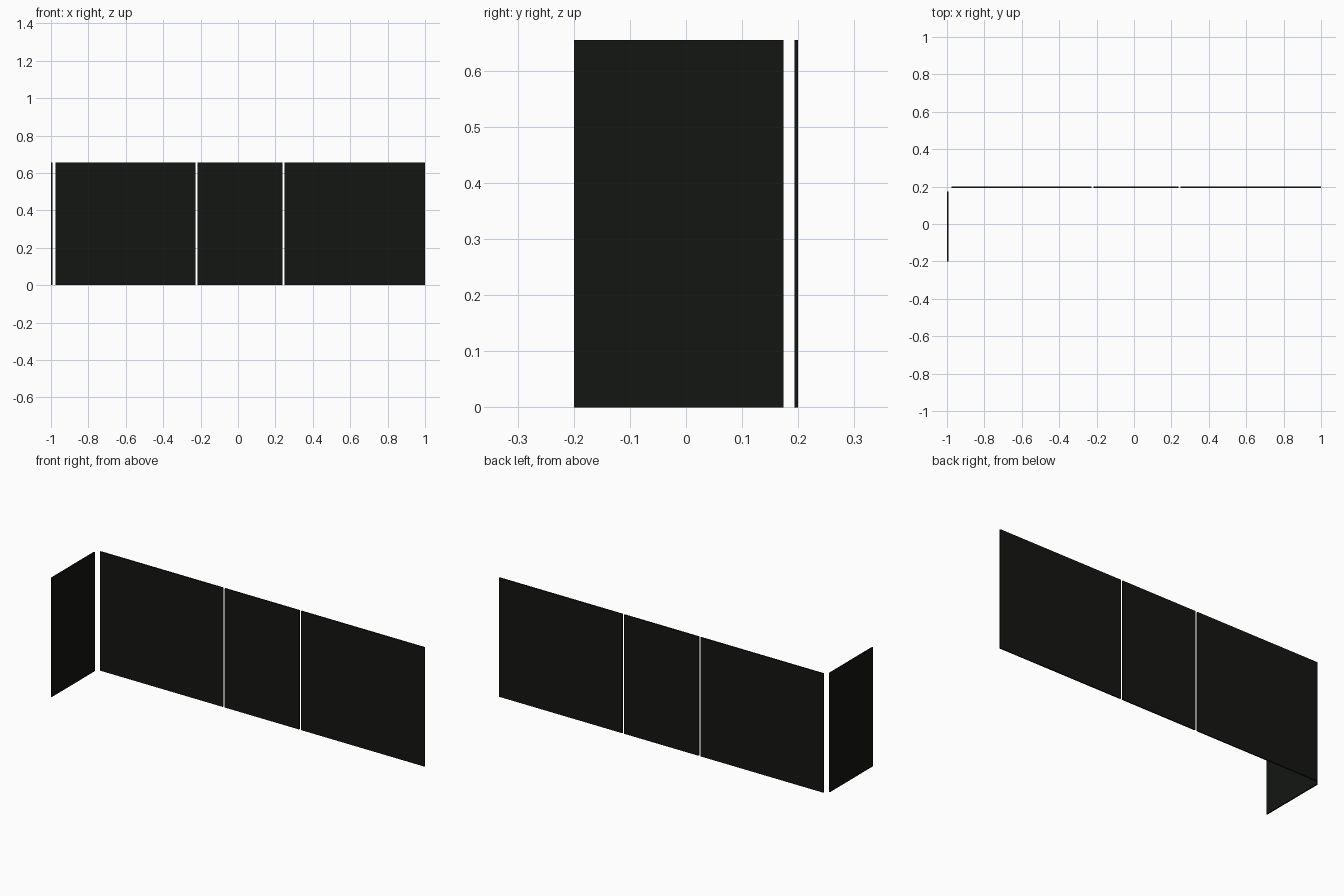
import bpy

if "Cube" in bpy.data.objects:
    bpy.data.objects.remove(bpy.data.objects["Cube"])

HEIGHT = 0.655
THICK = 0.007

# near-black tinted panel finish
dark = bpy.data.materials.new("dark_panel")
dark.diffuse_color = (0.007, 0.008, 0.006, 1.0)
dark.use_nodes = True
dark.node_tree.nodes["Principled BSDF"].inputs["Base Color"].default_value = dark.diffuse_color


def panel(name, x0, x1, y0, y1):
    """Upright rectangular slab standing on z = 0."""
    bpy.ops.mesh.primitive_cube_add(
        size=1, location=((x0 + x1) / 2, (y0 + y1) / 2, HEIGHT / 2))
    ob = bpy.context.object
    ob.name = name
    ob.scale = (x1 - x0, y1 - y0, HEIGHT)
    bpy.ops.object.transform_apply(location=False, rotation=False, scale=True)
    ob.data.materials.append(dark)
    return ob


# row of three back panels with narrow gaps
for name, x0, x1 in (("back_panel_left", -0.976, -0.228),
                     ("back_panel_middle", -0.216, 0.237),
                     ("back_panel_right", 0.249, 1.0)):
    panel(name, x0, x1, 0.2 - THICK, 0.2)

# return panel at the left end
panel("side_panel", -1.0, -1.0 + THICK, -0.2, 0.174)
